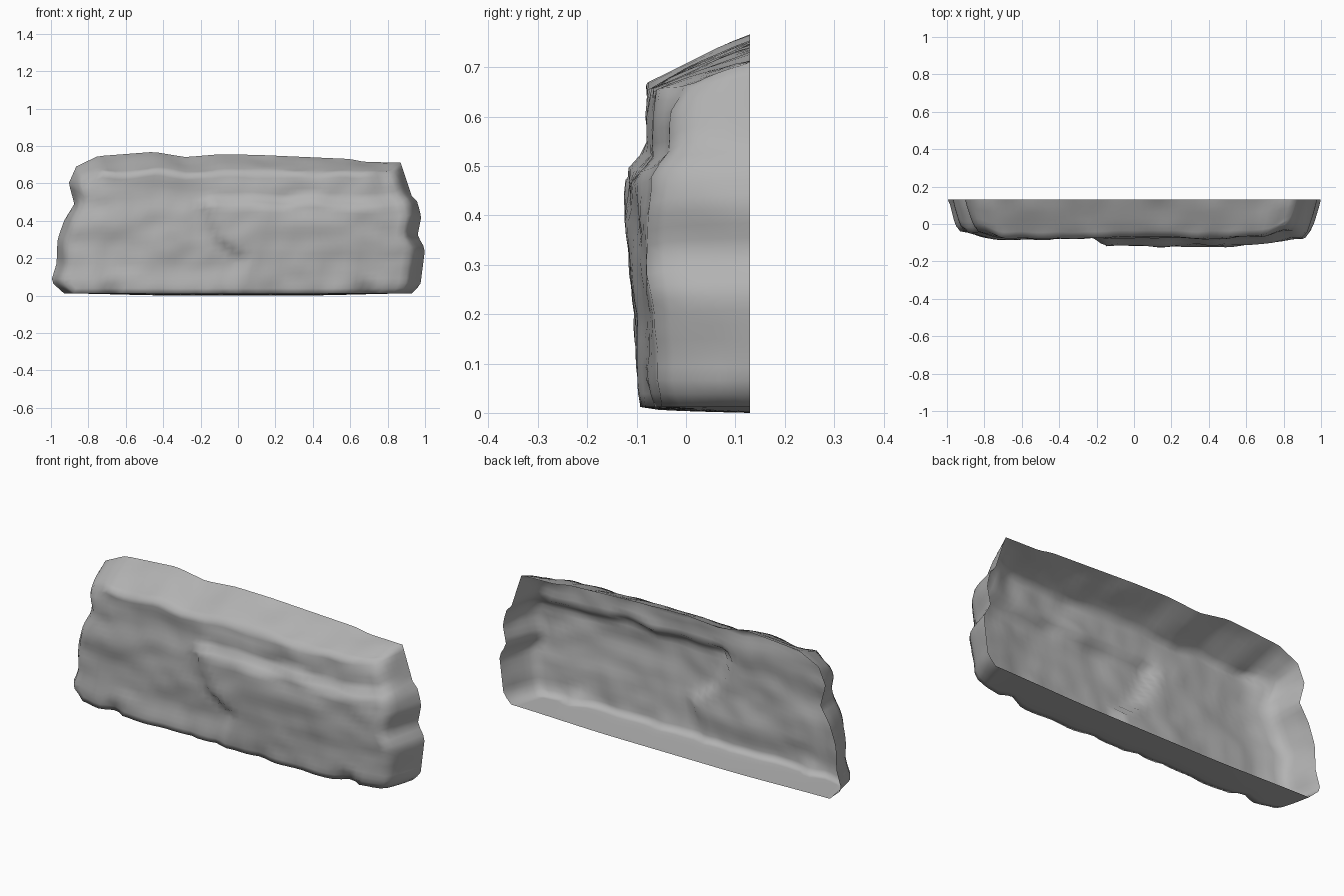
import bpy
import bmesh
from mathutils import Vector, noise

cube = bpy.data.objects.get("Cube")
if cube:
    bpy.data.objects.remove(cube, do_unlink=True)

COLS, ROWS, RINGS = 48, 24, 6
BACK = 0.13


def curve(points, t):
    """Piecewise linear lookup."""
    if t <= points[0][0]:
        return points[0][1]
    for (a, p), (b, q) in zip(points, points[1:]):
        if t <= b:
            return p + (q - p) * (t - a) / (b - a)
    return points[-1][1]


def smooth(a, b, t):
    t = max(0, min(1, (t - a) / (b - a)))
    return t * t * (3 - 2 * t)


# Outline of the slab: ends by height, crest and its slope by x
left_end = [(0, -.93), (.07, -1), (.17, -.97), (.3, -.965), (.4, -.93),
            (.49, -.875), (.6, -.905), (.69, -.865)]
right_end = [(0, .93), (.05, .975), (.25, 1), (.32, .96), (.42, .98),
             (.5, .96), (.53, .93), (.71, .87)]
crest = [(-.865, .69), (-.75, .745), (-.45, .768), (-.28, .74), (-.1, .755),
         (.1, .752), (.6, .73), (.67, .715), (.87, .71)]
crest_drop = [(-.865, .06), (-.7, .1), (-.3, .1), (.3, .09), (.6, .075), (.87, .045)]

# Depth of the rock face by height, either side of the crack
left_face = [(0, -.075), (.05, -.08), (.15, -.068), (.35, -.078), (.5, -.07), (.66, -.078)]
right_face = [(0, -.085), (.05, -.1), (.2, -.1), (.3, -.112), (.38, -.12),
              (.485, -.114), (.52, -.075), (.58, -.078), (.66, -.07)]
crack = [(0, -.05), (.2, .03), (.3, -.11), (.5, -.19)]


def face_depth(x, z):
    c = curve(crack, z)
    k = smooth(c - .03, c + .03, x)
    # The ledge wanders up and down along its length
    level = z + .02 * noise.noise(Vector((x * 4, 6, 2))) * smooth(.1, .3, z)
    y = curve(left_face, z) * (1 - k) + curve(right_face, level) * k
    y += .025 * smooth(.5, .85, x) + .02 * smooth(.75, .92, -x)
    y += .013 * noise.noise(Vector((x * 5, 3, z * 6)))
    y += .007 * noise.noise(Vector((x * 11, 8, z * 12)))
    # Chipped lower edge
    chip = max(0, noise.noise(Vector((x * 8, 1, 5))))
    return max(-.13, y + .07 * chip * smooth(.1, 0, z))


def front_point(u, v):
    cx = -.865 + 1.735 * u
    top = curve(crest, cx) - curve(crest_drop, cx)
    z = .012 + v * (top - .012)
    a, b = curve(left_end, z) + .065, curve(right_end, z) - .08
    x = a + (b - a) * u
    y = face_depth(x, z)
    # Rounded arrises towards the ends and the crest
    side = max(smooth(.08, 0, u), smooth(.08, 0, 1 - u))
    y += .018 * side + .025 * smooth(.9, 1, v) * side
    z += .015 * v * noise.noise(Vector((x * 6, 2, z * 6)))
    return Vector((x, y, z))


def rim_point(u, v):
    z = v * curve(crest, -.865 + 1.735 * u)
    a, b = curve(left_end, z), curve(right_end, z)
    x = a + (b - a) * u
    z += .012 * smooth(.3, 1, abs(x)) * (1 - v) ** 8
    return Vector((x, BACK, z))


bm = bmesh.new()

# Rock face
grid = [[bm.verts.new(front_point(i / COLS, j / ROWS)) for i in range(COLS + 1)]
        for j in range(ROWS + 1)]
for j in range(ROWS):
    for i in range(COLS):
        bm.faces.new((grid[j][i], grid[j][i + 1], grid[j + 1][i + 1], grid[j + 1][i]))

# Worn top, ends and underside, running back to the open rear rim
loop = [(i, 0) for i in range(COLS)] + [(COLS, j) for j in range(ROWS)]
loop += [(i, ROWS) for i in range(COLS, 0, -1)] + [(0, j) for j in range(ROWS, 0, -1)]
previous = [grid[j][i] for i, j in loop]
starts = [v.co.copy() for v in previous]
for r in range(1, RINGS + 1):
    t = r / RINGS
    ring = []
    for (i, j), start in zip(loop, starts):
        end = rim_point(i / COLS, j / ROWS)
        p = start.lerp(end, t)
        p.x = start.x + (end.x - start.x) * t ** .6
        p.z = start.z + (end.z - start.z) * t ** (.9 if j == ROWS else .4)
        if r < RINGS and j > 0:
            wobble = noise.noise(p * 7) * .012
            p.z += wobble if j == ROWS else 0
            p.x += wobble if i in (0, COLS) else 0
        ring.append(bm.verts.new(p))
    for k in range(len(loop)):
        n = (k + 1) % len(loop)
        bm.faces.new((previous[n], previous[k], ring[k], ring[n]))
    previous = ring

mesh = bpy.data.meshes.new("rock_slab")
bm.to_mesh(mesh)
bm.free()
slab = bpy.data.objects.new("rock_slab", mesh)
bpy.context.collection.objects.link(slab)

# Plain grey stone
stone = bpy.data.materials.new("grey_stone")
stone.use_nodes = True
grey = (.45, .45, .45, 1)
stone.diffuse_color = grey
stone.node_tree.nodes["Principled BSDF"].inputs["Base Color"].default_value = grey
mesh.materials.append(stone)

bpy.ops.object.select_all(action="DESELECT")
slab.select_set(True)
bpy.context.view_layer.objects.active = slab
bpy.ops.object.shade_smooth()
